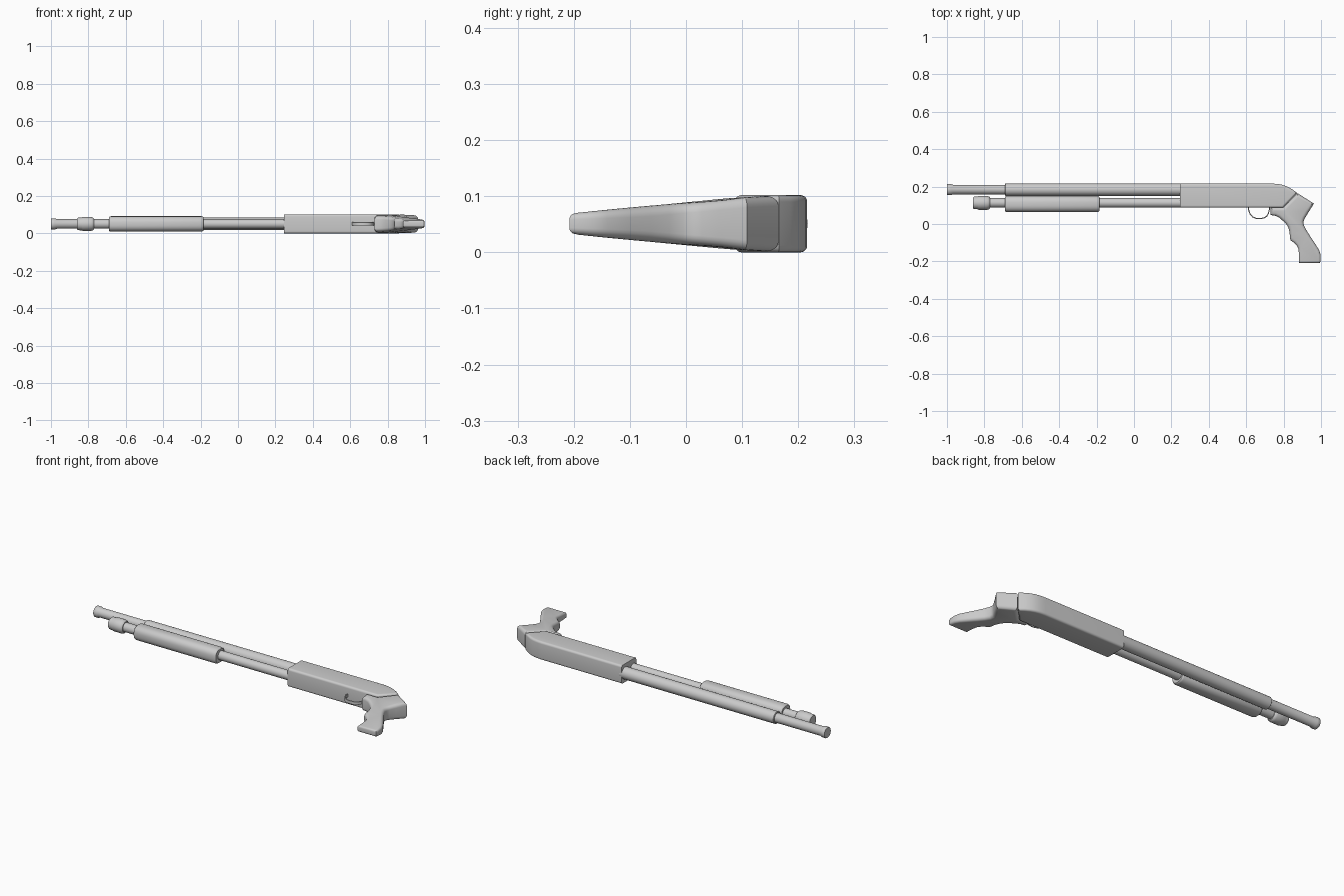
import bpy, bmesh
from math import sin, cos, pi, copysign
from mathutils import Vector

if "Cube" in bpy.data.objects:
    bpy.data.objects.remove(bpy.data.objects["Cube"])

ZC = 0.051  # mid plane of the whole model


def finish(name, bm, angle=35):
    bmesh.ops.recalc_face_normals(bm, faces=bm.faces)
    me = bpy.data.meshes.new(name)
    bm.to_mesh(me)
    bm.free()
    ob = bpy.data.objects.new(name, me)
    bpy.context.collection.objects.link(ob)
    bpy.ops.object.select_all(action='DESELECT')
    ob.select_set(True)
    bpy.context.view_layer.objects.active = ob
    bpy.ops.object.shade_smooth_by_angle(angle=angle * pi / 180)
    return ob


def skin(name, rings):
    """Closed skin over equal-length rings of points, with end caps."""
    bm = bmesh.new()
    vs = [[bm.verts.new(p) for p in ring] for ring in rings]
    n = len(vs[0])
    for a, b in zip(vs, vs[1:]):
        for i in range(n):
            j = (i + 1) % n
            bm.faces.new((a[i], a[j], b[j], b[i]))
    bm.faces.new(vs[0][::-1])
    bm.faces.new(vs[-1])
    return finish(name, bm)


def tube(name, profile, yc, n=32, power=2.0, ky=1.0):
    """Turned part along x from (x, radius) pairs; power > 2 squares it off."""
    def f(v):
        return copysign(abs(v) ** (2 / power), v)
    return skin(name, [[(x, yc + ky * r * f(cos(2 * pi * i / n)), ZC + r * f(sin(2 * pi * i / n)))
                        for i in range(n)] for x, r in profile])


def rounded_slab(name, outline, half, bevel, pin_x=-9, seg=5):
    """Counter-clockwise xy outline given thickness half(y) and rounded rims."""
    pts = [Vector(p) for p in outline]
    n = len(pts)
    norms = []
    for i, p in enumerate(pts):
        d1 = (p - pts[i - 1]).normalized()
        d2 = (pts[(i + 1) % n] - p).normalized()
        n1, n2 = Vector((-d1.y, d1.x)), Vector((-d2.y, d2.x))
        norms.append((n1 + n2) / max(0.5, 1 + n1.dot(n2)))
    steps = [pi / 2 * k / seg for k in range(seg + 1)]
    rings = []
    for side, angles in ((-1, steps[::-1]), (1, steps)):
        for a in angles:
            ring = []
            for p, nm in zip(pts, norms):
                h = half(p.y)
                b = min(bevel, 0.6 * h)
                q = p + nm * b * (1 - cos(a))
                x = p.x if p.x < pin_x else q.x
                ring.append((x, q.y, ZC + side * (h - b + b * sin(a))))
            rings.append(ring)
    return skin(name, rings)


# barrel with flared muzzle, and its thicker sleeve
tube("barrel", [(-1, .028), (-.997, .03), (-.98, .03), (-.968, .0255), (-.6, .0255)], .184)
tube("barrel_sleeve", [(-.69, .031), (-.688, .033), (.26, .033)], .184)

# magazine tube, end cap and sliding fore-end
tube("magazine_tube", [(-.79, .025), (.26, .025)], .113)
tube("magazine_cap", [(-.86, .029), (-.855, .033), (-.848, .034), (-.838, .034), (-.83, .037),
                      (-.785, .037), (-.775, .034), (-.77, .029)], .113)
tube("fore_end", [(-.69, .036), (-.687, .039), (-.68, .041), (-.195, .041), (-.188, .039),
                  (-.185, .036)], .107, n=40, power=2.5, ky=1.05)

# receiver body with its rounded rear slope
rounded_slab("receiver", [(.245, .087), (.73, .087), (.797, .087), (.872, .166), (.845, .186),
                          (.82, .200), (.795, .209), (.77, .214), (.74, .216), (.245, .216)],
             lambda y: .051, .012, pin_x=.25)

# pistol grip, tapering toward the butt
grip = [(.73, .089), (.73, .048), (.755, .044), (.775, .035), (.795, .018), (.812, .002),
        (.825, -.018), (.832, -.045), (.834, -.075), (.838, -.088), (.855, -.1), (.87, -.115),
        (.878, -.13), (.881, -.15), (.881, -.208), (.994, -.208), (.998, -.195), (.998, -.165),
        (.99, -.14), (.965, -.1), (.94, -.062), (.92, -.03), (.908, -.005), (.906, .012),
        (.912, .028), (.93, .058), (.962, .109), (.874, .165), (.799, .089)]
rounded_slab("grip", grip, lambda y: .037 + .09 * min(y, .14), .018)

# trigger guard: a thin bent strip
bow = [(.609, .095), (.61, .075), (.618, .053), (.632, .036), (.65, .028), (.672, .026),
       (.695, .029), (.711, .039), (.721, .055), (.726, .075), (.727, .095)]
mid = Vector((.668, .09))
inner = [mid + (Vector(p) - mid) * .91 for p in bow]
rounded_slab("trigger_guard", bow + [tuple(p) for p in reversed(inner)],
             lambda y: .009, .001, seg=1)
